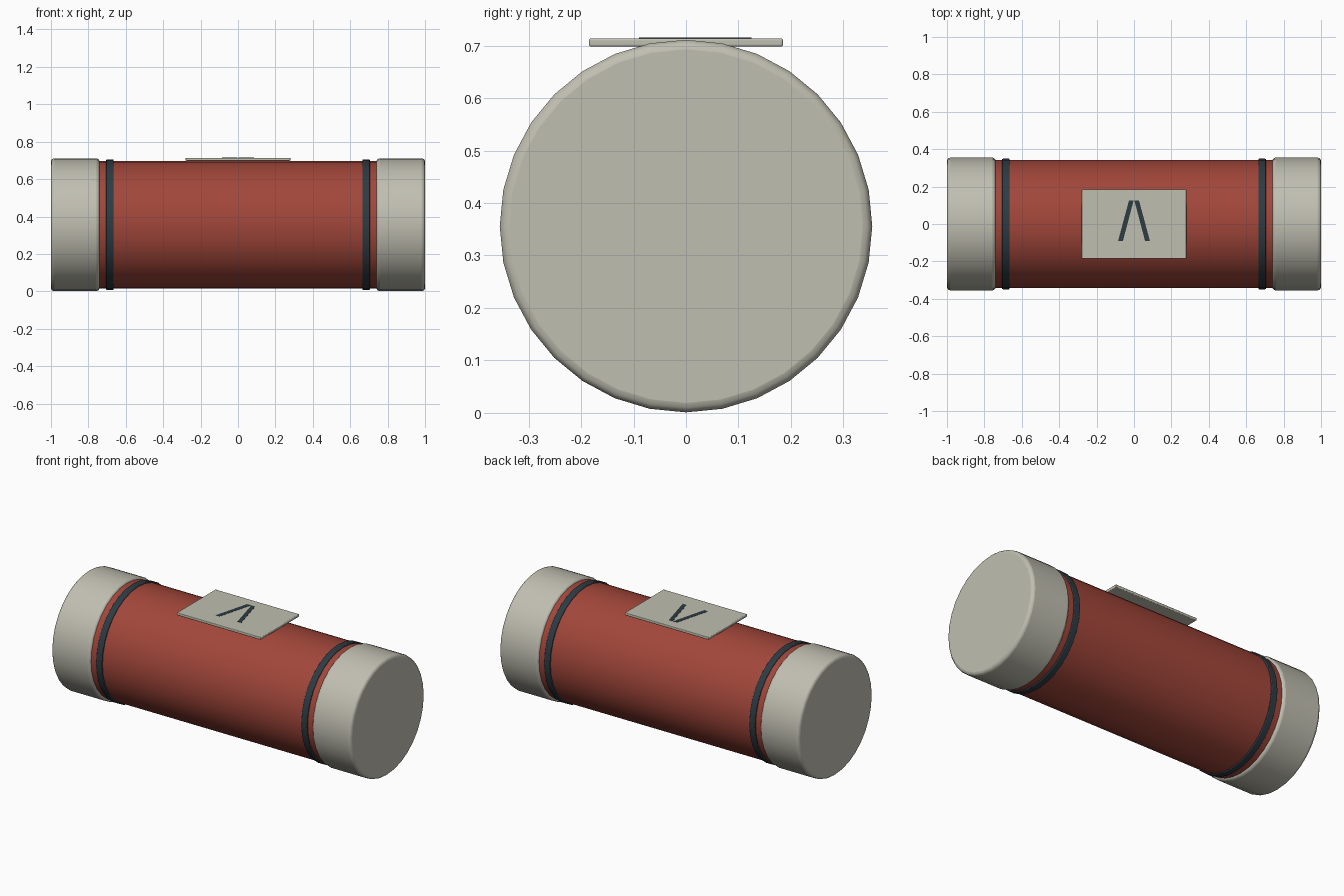
import bpy, bmesh, math
from mathutils import Matrix, Vector

cube = bpy.data.objects.get("Cube")
if cube:
    bpy.data.objects.remove(cube, do_unlink=True)

AXIS_Z = 0.356
SIDES = 32


def material(name, rgb):
    m = bpy.data.materials.new(name)
    m.use_nodes = True
    m.diffuse_color = (*rgb, 1)
    m.node_tree.nodes["Principled BSDF"].inputs["Base Color"].default_value = (*rgb, 1)
    return m


red = material("brick_red", (0.36, 0.062, 0.042))
cream = material("warm_grey", (0.53, 0.52, 0.44))
dark = material("dark_slate", (0.026, 0.044, 0.056))


def finish(name, bm, mat, bevel=0, smooth=True):
    bmesh.ops.recalc_face_normals(bm, faces=bm.faces)
    mesh = bpy.data.meshes.new(name)
    bm.to_mesh(mesh)
    bm.free()
    mesh.materials.append(mat)
    obj = bpy.data.objects.new(name, mesh)
    bpy.context.collection.objects.link(obj)
    if bevel:
        mod = obj.modifiers.new("soft_edges", "BEVEL")
        mod.width = bevel
        mod.segments = 3
        mod.limit_method = "ANGLE"
        mod.angle_limit = math.radians(40)
    bpy.ops.object.select_all(action="DESELECT")
    obj.select_set(True)
    bpy.context.view_layer.objects.active = obj
    if smooth:
        bpy.ops.object.shade_smooth_by_angle(angle=math.radians(35))
    return obj


def drum(name, x, length, radius, mat, bevel=0):
    """Cylinder lying along x, with a corner at the very top."""
    bm = bmesh.new()
    bmesh.ops.create_cone(bm, cap_ends=True, segments=SIDES, radius1=radius,
                          radius2=radius, depth=length)
    bm.transform(Matrix.Translation((x, 0, AXIS_Z)) @ Matrix.Rotation(math.pi / 2, 4, "Y"))
    return finish(name, bm, mat, bevel)


# Main tube
drum("body_tube", 0, 1.6, 0.342, red)

# End caps and bands
for side, s in (("left", 1), ("right", -1)):
    drum(side + "_end_cap", s * 0.87, 0.26, 0.355, cream, 0.018)
    drum(side + "_band", s * 0.685, 0.04, 0.349, dark, 0.004)

# Flat plate on top
bm = bmesh.new()
bmesh.ops.create_cube(bm, size=1)
bm.transform(Matrix.Translation((0, 0, 0.706)) @ Matrix.Diagonal((0.56, 0.37, 0.016, 1)))
finish("top_plate", bm, cream, 0.004)

# Two slanted painted strips on the plate
for side, s in (("left", 1), ("right", -1)):
    bm = bmesh.new()
    outline = [(0.002, 0.125), (0.027, 0.125), (0.085, -0.09), (0.059, -0.09)]
    face = bm.faces.new([bm.verts.new((s * x, y, 0.713)) for x, y in outline])
    up = bmesh.ops.extrude_face_region(bm, geom=[face])
    top = [v for v in up["geom"] if isinstance(v, bmesh.types.BMVert)]
    bmesh.ops.translate(bm, verts=top, vec=Vector((0, 0, 0.002)))
    finish(side + "_strip", bm, dark, smooth=False)
